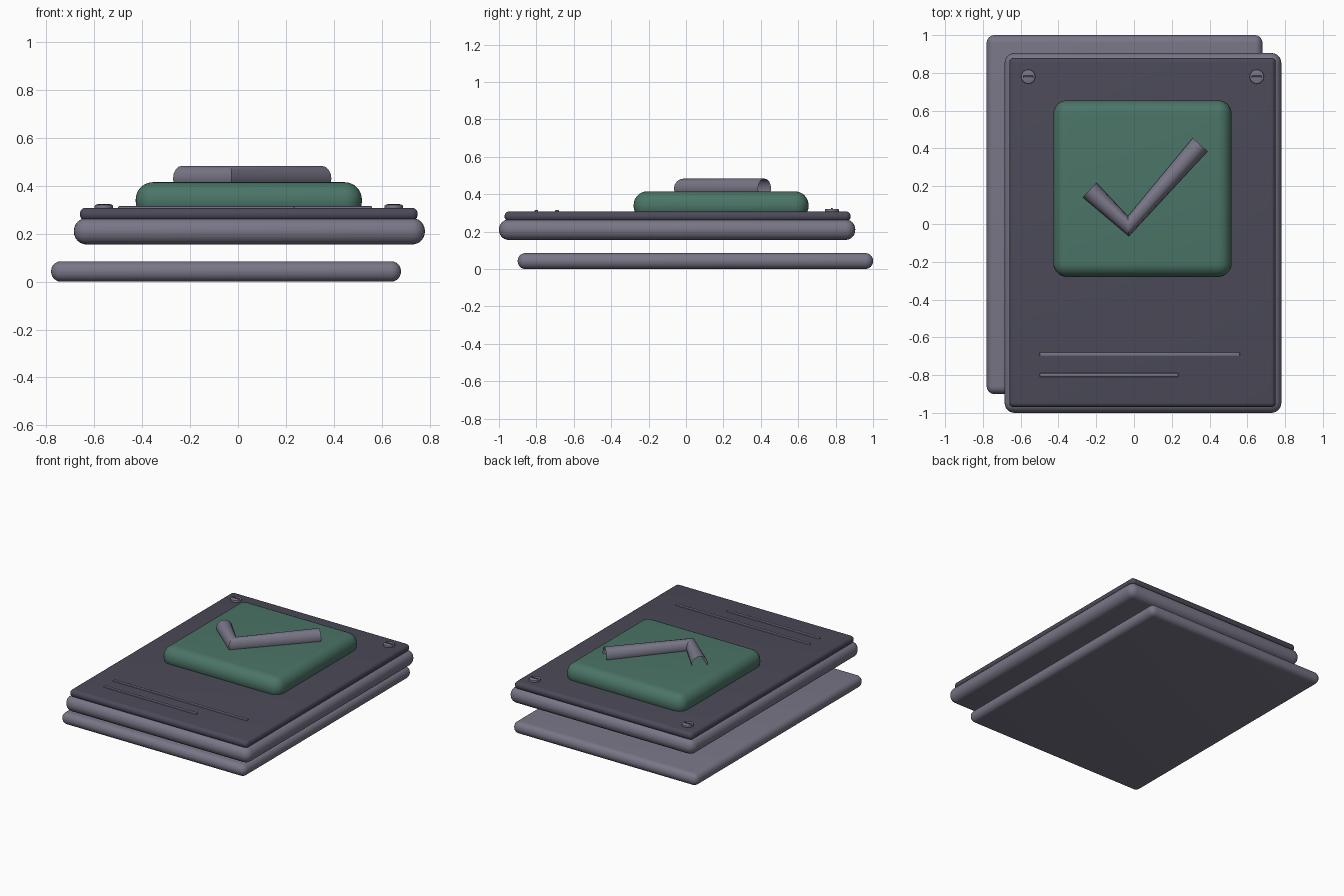
import bpy
import math

cube = bpy.data.objects.get("Cube")
if cube:
    bpy.data.objects.remove(cube, do_unlink=True)


def material(name, colour):
    mat = bpy.data.materials.new(name)
    mat.use_nodes = True
    mat.diffuse_color = (*colour, 1)
    mat.node_tree.nodes["Principled BSDF"].inputs["Base Color"].default_value = (*colour, 1)
    return mat


grey = material("lilac grey", (0.19, 0.18, 0.24))
dark = material("dark slate", (0.07, 0.068, 0.097))
green = material("muted green", (0.07, 0.175, 0.135))


def finish(obj, name, mat, bevel, segments):
    """Name, colour, round and smooth the active object."""
    obj.name = name
    obj.data.materials.append(mat)
    mod = obj.modifiers.new("rounding", "BEVEL")
    mod.width = bevel
    mod.segments = segments
    mod.limit_method = "ANGLE"
    mod.angle_limit = math.radians(50)
    bpy.ops.object.modifier_apply(modifier=mod.name)
    bpy.ops.object.shade_smooth_by_angle(angle=math.radians(35))
    return obj


def slab(name, mat, x, y, z, bevel, segments=6):
    """Rounded box given by its extents on each axis."""
    spans = (x, y, z)
    bpy.ops.mesh.primitive_cube_add(size=1, location=[(a + b) / 2 for a, b in spans])
    obj = bpy.context.object
    obj.scale = [b - a for a, b in spans]
    bpy.ops.object.transform_apply(location=False, rotation=False, scale=True)
    return finish(obj, name, mat, bevel, segments)


# Stacked plates
slab("back_plate", grey, (-0.78, 0.68), (-0.90, 1.0), (0, 0.085), 0.041)
slab("front_plate", grey, (-0.685, 0.78), (-1.0, 0.905), (0.155, 0.265), 0.053)
slab("face_panel", dark, (-0.66, 0.75), (-0.97, 0.88), (0.255, 0.308), 0.025)

# Raised green tile
slab("tile", green, (-0.427, 0.517), (-0.28, 0.655), (0.262, 0.415), 0.073, 8)

# Thin raised rules near the bottom
for name, right, y in (("long_rule", 0.56, -0.69), ("short_rule", 0.235, -0.8)):
    slab(name, grey, (-0.5, right), (y - 0.01, y + 0.01), (0.3, 0.315), 0.004, 3)

# Slotted screws in the top corners
for side, x in (("right", -0.56), ("left", 0.65)):
    bpy.ops.mesh.primitive_cylinder_add(vertices=16, radius=0.038, depth=0.02,
                                        location=(x, 0.78, 0.311))
    finish(bpy.context.object, side + "_screw", grey, 0.005, 2)
    slab(side + "_screw_slot", dark, (x - 0.027, x + 0.027),
         (0.775, 0.785), (0.318, 0.325), 0.001, 1)

# Check mark: an open tube swept along a bent path
curve = bpy.data.curves.new("check_mark", "CURVE")
curve.dimensions = "3D"
curve.bevel_depth = 0.053
curve.bevel_resolution = 6
path = [(-0.235, 0.18), (-0.03, -0.012), (0.35, 0.42)]
spline = curve.splines.new("POLY")
spline.points.add(len(path) - 1)
for point, (x, y) in zip(spline.points, path):
    point.co = (x, y, 0.43, 1)
curve.materials.append(grey)
check = bpy.data.objects.new("check_mark", curve)
bpy.context.collection.objects.link(check)
bpy.ops.object.select_all(action="DESELECT")
check.select_set(True)
bpy.context.view_layer.objects.active = check
bpy.ops.object.convert(target="MESH")
bpy.ops.object.shade_smooth_by_angle(angle=math.radians(35))
